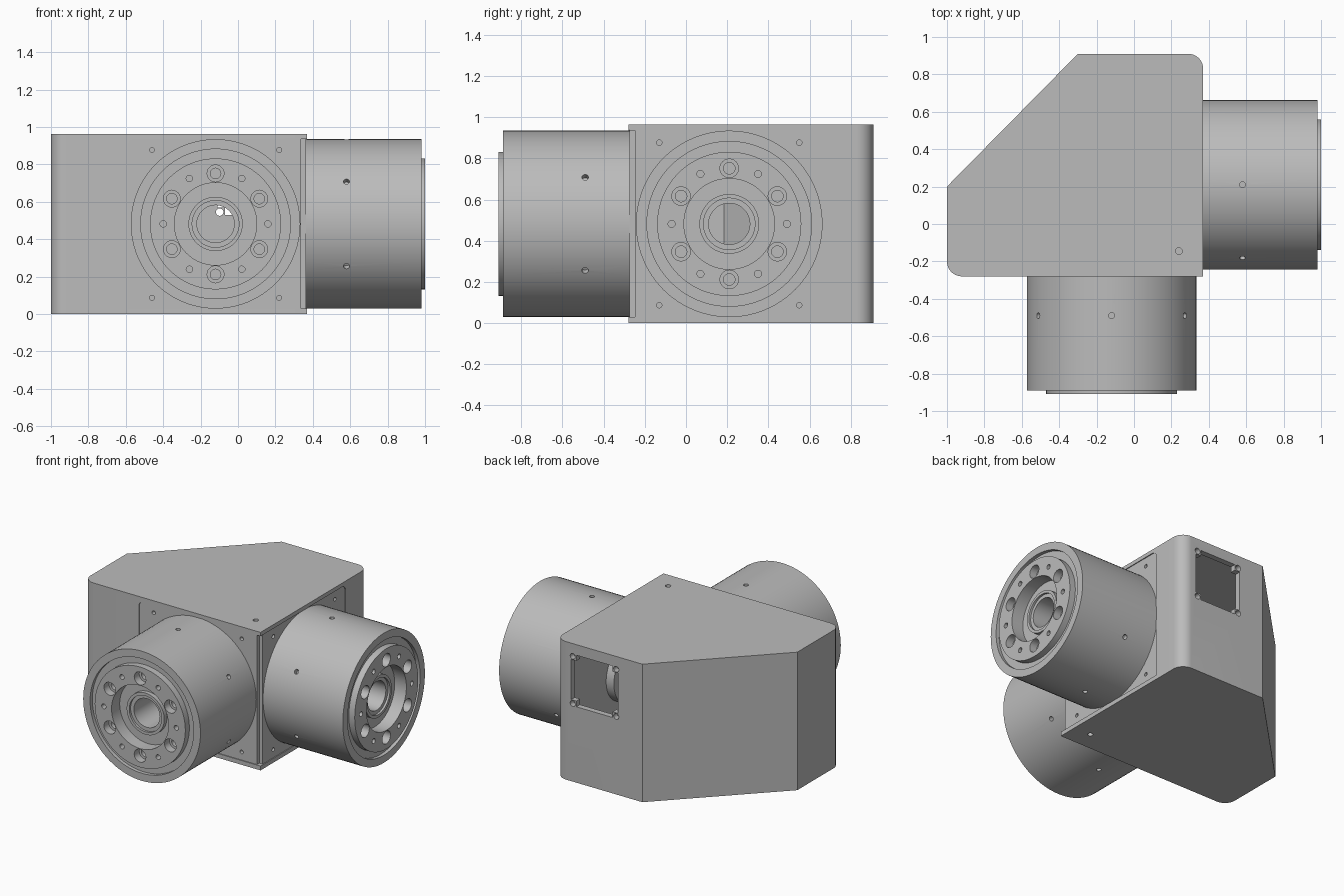
import bpy
import bmesh
from math import radians, pi, cos, sin
from mathutils import Matrix, Vector

if "Cube" in bpy.data.objects:
    bpy.data.objects.remove(bpy.data.objects["Cube"], do_unlink=True)

grey = bpy.data.materials.new("machined grey")
grey.use_nodes = True
grey.diffuse_color = (0.5, 0.5, 0.5, 1)
grey.node_tree.nodes["Principled BSDF"].inputs["Base Color"].default_value = (0.5, 0.5, 0.5, 1)


def finish(bm, name, matrix):
    bmesh.ops.transform(bm, matrix=matrix, verts=bm.verts)
    bmesh.ops.recalc_face_normals(bm, faces=bm.faces)
    mesh = bpy.data.meshes.new(name)
    bm.to_mesh(mesh)
    bm.free()
    mesh.materials.append(grey)
    obj = bpy.data.objects.new(name, mesh)
    bpy.context.collection.objects.link(obj)
    return obj


def prism(name, points, low, high, rounded=(), radius=0.08, matrix=Matrix()):
    """Extruded outline with chosen corners rounded."""
    bm = bmesh.new()
    bottom = [bm.verts.new((x, y, low)) for x, y in points]
    top = [bm.verts.new((x, y, high)) for x, y in points]
    bm.faces.new(bottom)
    bm.faces.new(top)
    n = len(points)
    for i in range(n):
        j = (i + 1) % n
        bm.faces.new((bottom[i], bottom[j], top[j], top[i]))
    edges = [bm.edges.get((bottom[i], top[i])) for i in rounded]
    if edges:
        bmesh.ops.recalc_face_normals(bm, faces=bm.faces)
        bmesh.ops.bevel(bm, geom=edges, offset=radius, segments=10,
                        profile=0.5, affect='EDGES')
    return finish(bm, name, matrix)


def rect(x0, x1, y0, y1):
    return [(x0, y0), (x1, y0), (x1, y1), (x0, y1)]


def lathe(name, profile, matrix=Matrix(), steps=24, closed=False):
    """Profile of (radius, height) turned around local z."""
    bm = bmesh.new()
    verts = [bm.verts.new((r, 0, h)) for r, h in profile]
    pairs = list(zip(verts, verts[1:]))
    if closed:
        pairs.append((verts[-1], verts[0]))
    edges = [bm.edges.new(p) for p in pairs]
    bmesh.ops.spin(bm, geom=verts + edges, cent=(0, 0, 0), axis=(0, 0, 1),
                   angle=2 * pi, steps=steps, use_duplicate=False)
    bmesh.ops.remove_doubles(bm, verts=bm.verts, dist=1e-5)
    return finish(bm, name, matrix)


def drill(radius, low, high, matrix, steps=20):
    return lathe("drill", [(0, low), (radius, low), (radius, high), (0, high)], matrix, steps)


def cut(obj, cutters):
    """Subtract the cutters one after another, then drop them."""
    bpy.context.view_layer.objects.active = obj
    for cutter in cutters:
        mod = obj.modifiers.new("cut", 'BOOLEAN')
        mod.operation = 'DIFFERENCE'
        mod.solver = 'EXACT'
        mod.object = cutter
        bpy.ops.object.modifier_apply(modifier=mod.name)
        bpy.data.objects.remove(cutter, do_unlink=True)


def smooth(obj):
    bpy.ops.object.select_all(action='DESELECT')
    obj.select_set(True)
    bpy.context.view_layer.objects.active = obj
    bpy.ops.object.shade_smooth_by_angle(angle=radians(30))


def at(x, y, z=0):
    return Matrix.Translation((x, y, z))


# Frames of the two outlets: local z points out of the housing, local y is up
upright = Matrix.Rotation(pi / 2, 4, 'X')
front = at(-0.12, -0.28, 0.482) @ upright
side = at(0.37, 0.21, 0.482) @ Matrix.Rotation(pi / 2, 4, 'Z') @ upright
back = at(0.07, 0.91, 0.71) @ Matrix.Rotation(pi, 4, 'Z') @ upright

# Hollow housing with a slanted rear corner
outline = [(-1, -0.28), (0.37, -0.28), (0.37, 0.91), (-0.3, 0.91), (-1, 0.2)]
inner = [(-0.96, -0.24), (0.33, -0.24), (0.33, 0.87), (-0.285, 0.87), (-0.96, 0.185)]
housing = prism("housing", outline, 0, 0.964, rounded=(0, 2))
cutters = [prism("cavity", inner, 0.04, 0.924, rounded=(0, 2), radius=0.05)]

# Notched front corner between the two outlets
cutters.append(prism("corner_notch", rect(0.338, 0.4, -0.31, -0.248), 0.03, 0.935))

# Shallow seat, opening and screw holes for each drive
for frame, s in ((front, 1), (side, -1)):
    seat = [(-0.45 * s, -0.452), (0.52 * s, -0.452), (0.52 * s, 0.455), (-0.45 * s, 0.455)]
    cutters.append(prism("seat", seat, -0.006, 0.05, rounded=(3,), radius=0.04, matrix=frame))
    cutters.append(drill(0.3, -0.1, 0.1, frame, 64))
    for u in (-0.34, 0.34):
        for v in (-0.395, 0.395):
            cutters.append(drill(0.013, -0.032, 0.05, frame @ at(u, v)))

# Rear connector window with screw tabs in its corners
for w, h in ((0.14, 0.18), (0.18, 0.14)):
    cutters.append(prism("window", rect(-w, w, -h, h), -0.1, 0.1, matrix=back))
for u in (-0.168, 0.168):
    for v in (-0.165, 0.165):
        cutters.append(drill(0.02, -0.1, 0.1, back @ at(u, v)))

# Pin holes through lid and base
for z in (0.0, 0.964):
    cutters.append(drill(0.018, -0.03, 0.03, at(0.24, -0.145, z)))
cut(housing, cutters)
smooth(housing)

# Drives: turned bodies with bolt circle, recess, hub and bore
body = [(0.1, -0.1), (0.2, -0.1), (0.2, -0.04), (0.3, -0.04), (0.3, -0.006),
        (0.453, -0.006), (0.453, 0.61), (0.4, 0.61), (0.4, 0.585), (0.35, 0.585),
        (0.35, 0.63), (0.22, 0.63), (0.22, 0.54), (0.145, 0.54), (0.145, 0.57),
        (0.125, 0.57), (0.125, 0.555), (0.1, 0.555)]
bolt = [(0, 0.5), (0.028, 0.5), (0.028, 0.575), (0.045, 0.575), (0.045, 0.66), (0, 0.66)]
for name, frame in (("front_drive", front), ("side_drive", side)):
    drive = lathe(name, body, frame, steps=96, closed=True)
    cutters = []
    for k in range(6):
        a = radians(30 + 60 * k)
        b = radians(60 * k)
        cutters.append(lathe("bolt_hole", bolt, frame @ at(0.27 * cos(a), 0.27 * sin(a))))
        cutters.append(drill(0.017, 0.58, 0.66, frame @ at(0.28 * cos(b), 0.28 * sin(b))))
        radial = Matrix.Rotation(a, 4, 'Z') @ Matrix.Rotation(pi / 2, 4, 'Y')
        cutters.append(drill(0.016, 0.42, 0.5, frame @ at(0, 0, 0.21) @ radial))
    cut(drive, cutters)
    smooth(drive)
